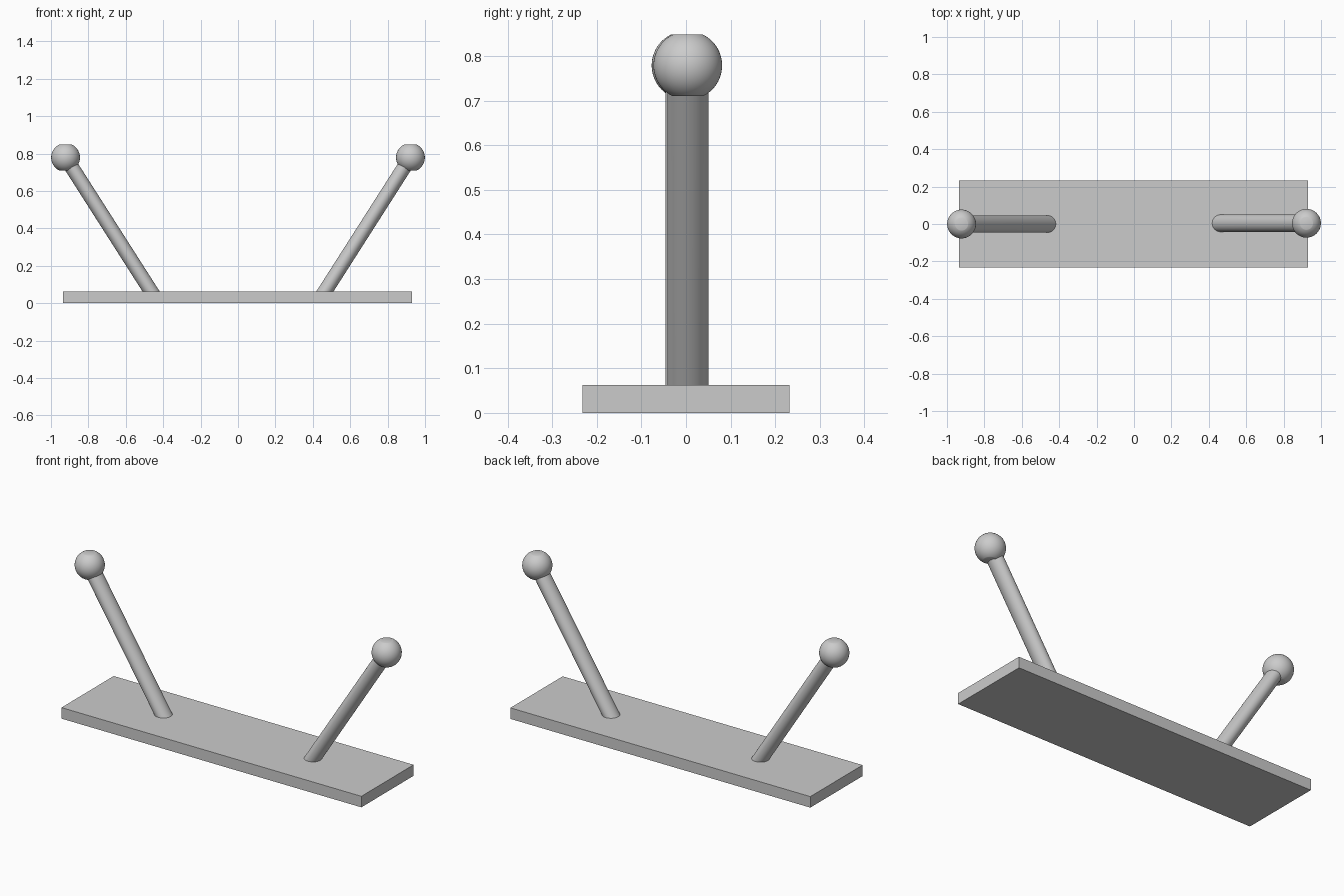
import bpy, bmesh, math
from mathutils import Matrix, Vector

cube = bpy.data.objects.get("Cube")
if cube:
    bpy.data.objects.remove(cube)

grey = bpy.data.materials.new("plain_grey")
grey.use_nodes = True
colour = (0.6, 0.6, 0.6, 1)
grey.diffuse_color = colour
grey.node_tree.nodes["Principled BSDF"].inputs["Base Color"].default_value = colour


def finish(name, bm, smooth_angle=None):
    bmesh.ops.recalc_face_normals(bm, faces=bm.faces)
    mesh = bpy.data.meshes.new(name)
    bm.to_mesh(mesh)
    bm.free()
    mesh.materials.append(grey)
    obj = bpy.data.objects.new(name, mesh)
    bpy.context.collection.objects.link(obj)
    if smooth_angle:
        bpy.ops.object.select_all(action="DESELECT")
        obj.select_set(True)
        bpy.context.view_layer.objects.active = obj
        bpy.ops.object.shade_smooth_by_angle(angle=math.radians(smooth_angle))
    return obj


# Flat base board
bm = bmesh.new()
bmesh.ops.create_cube(bm, size=1, matrix=Matrix.Translation((-0.003, 0, 0.031))
                      @ Matrix.Diagonal((1.865, 0.464, 0.062, 1)))
finish("base_board", bm)


def slanted_rod(name, foot, tip):
    # Round in horizontal section, leaning from foot to tip
    bm = bmesh.new()
    bmesh.ops.create_cone(bm, cap_ends=True, segments=48,
                          radius1=0.046, radius2=0.046, depth=1)
    for v in bm.verts:
        v.co = Vector((v.co.x, v.co.y, 0)) + foot.lerp(tip, v.co.z + 0.5)
    finish(name, bm, 40)


def ball_knob(name, centre):
    # Ball with small flats at the top and bottom
    bm = bmesh.new()
    bmesh.ops.create_uvsphere(bm, u_segments=48, v_segments=32, radius=0.077)
    for side in (1, -1):
        cut = bmesh.ops.bisect_plane(bm, geom=bm.verts[:] + bm.edges[:] + bm.faces[:],
                                     plane_co=(0, 0, 0.069 * side),
                                     plane_no=(0, 0, side), clear_outer=True)
        rim = [e for e in cut["geom_cut"] if isinstance(e, bmesh.types.BMEdge)]
        bmesh.ops.contextual_create(bm, geom=rim)
    bmesh.ops.translate(bm, verts=bm.verts, vec=centre)
    finish(name, bm, 50)


# One leaning rod and ball on each side
for name, side, y in (("left", 1, 0.004), ("right", -1, 0)):
    foot = Vector((side * 0.45, y, 0.04))
    tip = Vector((side * 0.922, y, 0.779))
    slanted_rod(name + "_rod", foot, tip)
    ball_knob(name + "_ball", tip)
